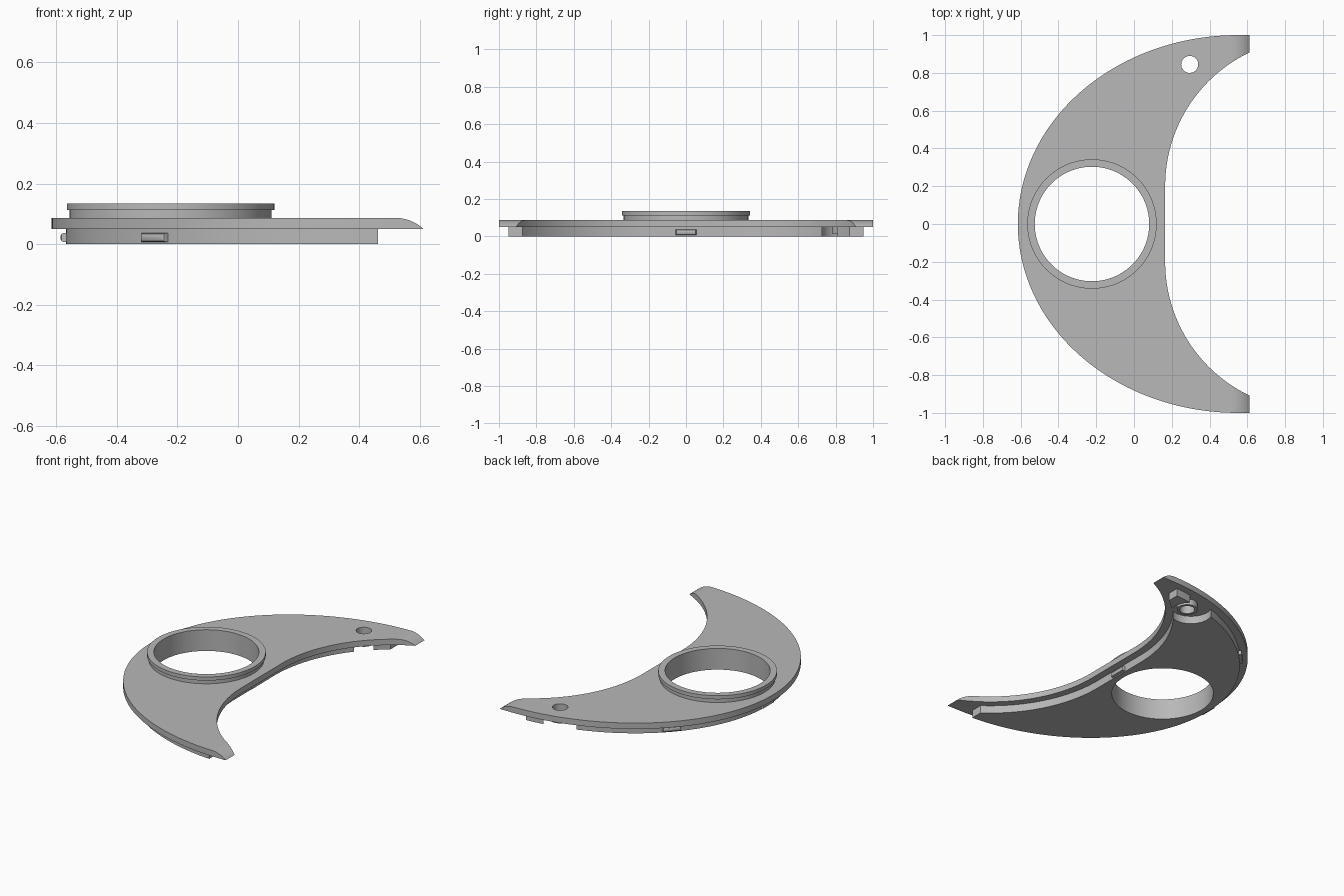
import bpy, bmesh, math
from mathutils import Matrix, Vector

old = bpy.data.objects.get("Cube")
if old:
    bpy.data.objects.remove(old, do_unlink=True)

grey = bpy.data.materials.new("plain grey")
grey.use_nodes = True
colour = (0.48, 0.48, 0.48, 1)
grey.diffuse_color = colour
grey.node_tree.nodes["Principled BSDF"].inputs["Base Color"].default_value = colour

RING = (-0.2225, 0)
PIN = (0.295, 0.845)


def finish(name, bm):
    bmesh.ops.recalc_face_normals(bm, faces=bm.faces)
    mesh = bpy.data.meshes.new(name)
    bm.to_mesh(mesh)
    bm.free()
    mesh.materials.append(grey)
    ob = bpy.data.objects.new(name, mesh)
    bpy.context.collection.objects.link(ob)
    return ob


def prism(name, points, offset):
    """Extrude a closed outline of 3D points along offset."""
    bm = bmesh.new()
    face = bm.faces.new([bm.verts.new(p) for p in points])
    new = bmesh.ops.extrude_face_region(bm, geom=[face])["geom"]
    bmesh.ops.translate(bm, vec=offset, verts=[v for v in new if isinstance(v, bmesh.types.BMVert)])
    return finish(name, bm)


def disc(name, centre, r, z0, z1, n=64):
    angles = [2 * math.pi * i / n for i in range(n)]
    pts = [(centre[0] + r * math.cos(a), centre[1] + r * math.sin(a), z0) for a in angles]
    return prism(name, pts, (0, 0, z1 - z0))


def cut(ob, cutter):
    """Subtract a cutter, then drop it."""
    mod = ob.modifiers.new("cut", "BOOLEAN")
    mod.operation = "DIFFERENCE"
    mod.solver = "EXACT"
    mod.object = cutter
    bpy.context.view_layer.objects.active = ob
    bpy.ops.object.modifier_apply(modifier=mod.name)
    bpy.data.objects.remove(cutter, do_unlink=True)


def crescent(name, inset, x_end, z0, z1):
    """Crescent between an elliptical outer edge and a flat-bottomed inner arc."""
    cx, a, b = 0.55, 1.165 - inset, 1 - inset
    r, ix, iy = 0.785 + inset, 0.95, 0.2
    outer, inner = [], []
    end = math.acos(max(-1, (cx - x_end) / a)) if x_end < cx else math.pi / 2
    n = 48
    for i in range(n + 1):
        t = end * i / n
        outer.append((cx - a * math.cos(t), b * math.sin(t)))
    if x_end > cx:
        outer.append((x_end, b))
    end = math.acos((ix - x_end) / r)
    for i in range(n + 1):
        t = end * (1 - i / n)
        inner.append((ix - r * math.cos(t), iy + r * math.sin(t)))
    half = outer + inner
    loop = half + [(x, -y) for x, y in reversed(half[1:])]
    return prism(name, [(x, y, z0) for x, y in loop], (0, 0, z1 - z0))


# Top plate with its tips rounded down to the lower edge
plate = crescent("crescent_plate", 0, 0.615, 0.05, 0.087)
R = 0.14
curve = []
for i in range(9):
    x = 0.518 + 0.1 * i / 8
    curve.append((x, -1.1, 0.087 - R + math.sqrt(R * R - (x - 0.518) ** 2)))
cut(plate, prism("tip_cutter", curve + [(0.7, -1.1, 0.04), (0.7, -1.1, 0.2), (0.518, -1.1, 0.2)], (0, 2.2, 0)))
cut(plate, disc("ring_cutter", RING, 0.303, -0.1, 0.3, 96))
cut(plate, disc("pin_cutter", PIN, 0.045, -0.1, 0.3, 40))

# Inset lower body, open around the pin boss
body = crescent("lower_body", 0.047, 0.462, 0, 0.05)
cut(body, disc("ring_cutter", RING, 0.303, -0.1, 0.3, 96))
cut(body, disc("pocket_cutter", (0.265, 0.845), 0.125, -0.1, 0.3))

# Pin boss under the plate
boss = disc("pin_boss", PIN, 0.062, 0.012, 0.05, 40)
cut(boss, disc("pin_cutter", PIN, 0.045, -0.1, 0.3, 40))

# Raised ring: neck and flange turned from one profile
bm = bmesh.new()
profile = [(0.303, 0.087), (0.333, 0.087), (0.333, 0.112), (0.3425, 0.112), (0.3425, 0.135), (0.303, 0.135)]
verts = [bm.verts.new((RING[0] + r, 0, z)) for r, z in profile]
edges = [bm.edges.new((verts[i - 1], verts[i])) for i in range(len(verts))]
bmesh.ops.spin(bm, geom=verts + edges, cent=(RING[0], 0, 0), axis=(0, 0, 1),
               angle=2 * math.pi, steps=96, use_duplicate=False)
bmesh.ops.remove_doubles(bm, verts=bm.verts, dist=0.0001)
raised_ring = finish("raised_ring", bm)


# Small snap clips on the body walls
def clip(name, x, y, angle):
    bm = bmesh.new()
    bmesh.ops.create_cube(bm, size=1)
    bmesh.ops.scale(bm, vec=(0.036, 0.11, 0.03), verts=bm.verts)
    edges = [e for e in bm.edges if all(v.co.x > 0 for v in e.verts)]
    bmesh.ops.bevel(bm, geom=edges, offset=0.011, segments=2, affect="EDGES", profile=0.5)
    bmesh.ops.transform(bm, matrix=Matrix.Translation(Vector((x, y, 0.022))) @ Matrix.Rotation(angle, 4, "Z"),
                        verts=bm.verts)
    return finish(name, bm)


clips = [clip("inner_clip", 0.117, 0, 0),
         clip("outer_clip", -0.568, 0, math.pi)]
for label, y in (("front", -0.645), ("back", 0.6)):
    a, b = 1.118, 0.953
    t = math.asin(abs(y) / b)
    normal = math.atan2(math.copysign(math.sin(t) / b, y), -math.cos(t) / a)
    clips.append(clip(label + "_clip", 0.55 - a * math.cos(t), y, normal))

# Smooth shading with crisp edges
bpy.ops.object.select_all(action="DESELECT")
for ob in [plate, body, boss, raised_ring] + clips:
    ob.select_set(True)
bpy.context.view_layer.objects.active = plate
bpy.ops.object.shade_smooth_by_angle(angle=math.radians(30))
